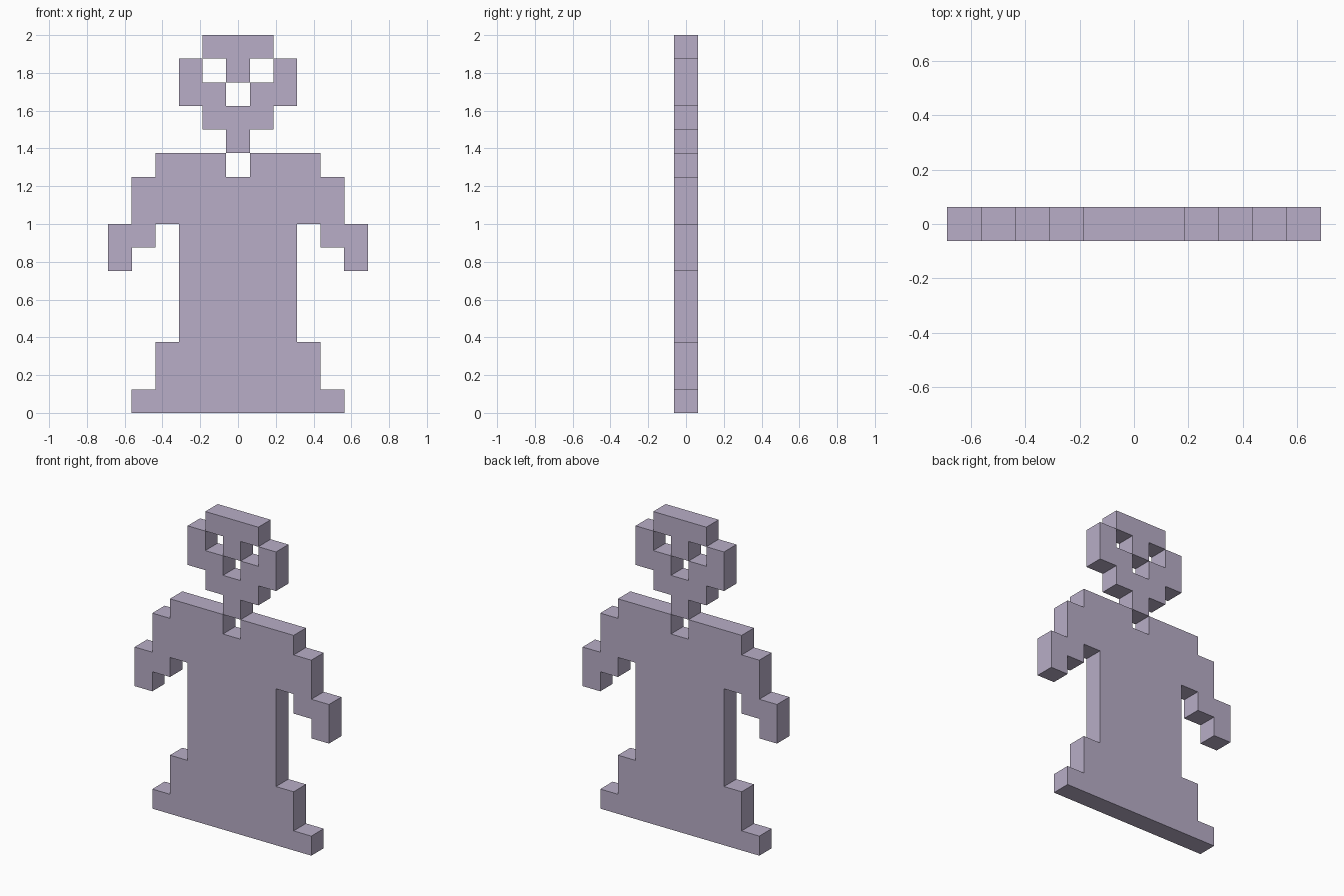
import bpy
import bmesh

if "Cube" in bpy.data.objects:
    bpy.data.objects.remove(bpy.data.objects["Cube"])

U = 0.125          # cell size
HALF_DEPTH = U / 2

mat = bpy.data.materials.new("pale mauve")
mat.diffuse_color = (0.479, 0.423, 0.571, 1.0)
mat.use_nodes = True
mat.node_tree.nodes["Principled BSDF"].inputs["Base Color"].default_value = mat.diffuse_color


def block_figure(name, rows, bottom):
    """Solid slab from mirrored rows (top to bottom). Each row lists the cells
    from the centre column outward; only the outer skin is built."""
    cells = set()
    for i, row in enumerate(reversed(rows)):
        for col, mark in enumerate(row):
            if mark == "#":
                cells |= {(col, i), (-col, i)}

    bm = bmesh.new()
    verts = {}

    def vert(cx, cz, side):
        key = (cx, cz, side)
        if key not in verts:
            verts[key] = bm.verts.new(((cx - 0.5) * U, side * HALF_DEPTH, bottom + cz * U))
        return verts[key]

    for c, r in sorted(cells):
        ring = [(c, r), (c + 1, r), (c + 1, r + 1), (c, r + 1)]
        bm.faces.new([vert(*p, -1) for p in ring])            # front
        bm.faces.new([vert(*p, 1) for p in reversed(ring)])   # back
        # Rim only where there is no neighbouring cell
        for k, (dx, dz) in enumerate([(0, -1), (1, 0), (0, 1), (-1, 0)]):
            if (c + dx, r + dz) not in cells:
                a, b = ring[k], ring[(k + 1) % 4]
                bm.faces.new([vert(*b, -1), vert(*a, -1), vert(*a, 1), vert(*b, 1)])

    mesh = bpy.data.meshes.new(name)
    bm.to_mesh(mesh)
    bm.free()
    mesh.materials.append(mat)
    obj = bpy.data.objects.new(name, mesh)
    bpy.context.collection.objects.link(obj)
    return obj


# Skull-like head with eye and nose openings, ending in the neck
block_figure("head_and_neck", [
    "##",
    "#.#",
    ".##",
    "##",
    "#",
], 11 * U)

# Robe with notched collar, shoulders, arms and flared hem
block_figure("robe_and_arms", [
    ".###",      # collar
    "#####",     # shoulders
    "#####",
    "###.##",    # waist and forearms
    "###..#",    # hands
    "###",
    "###",
    "###",
    "####",      # skirt
    "####",
    "#####",     # hem
], 0.0)
